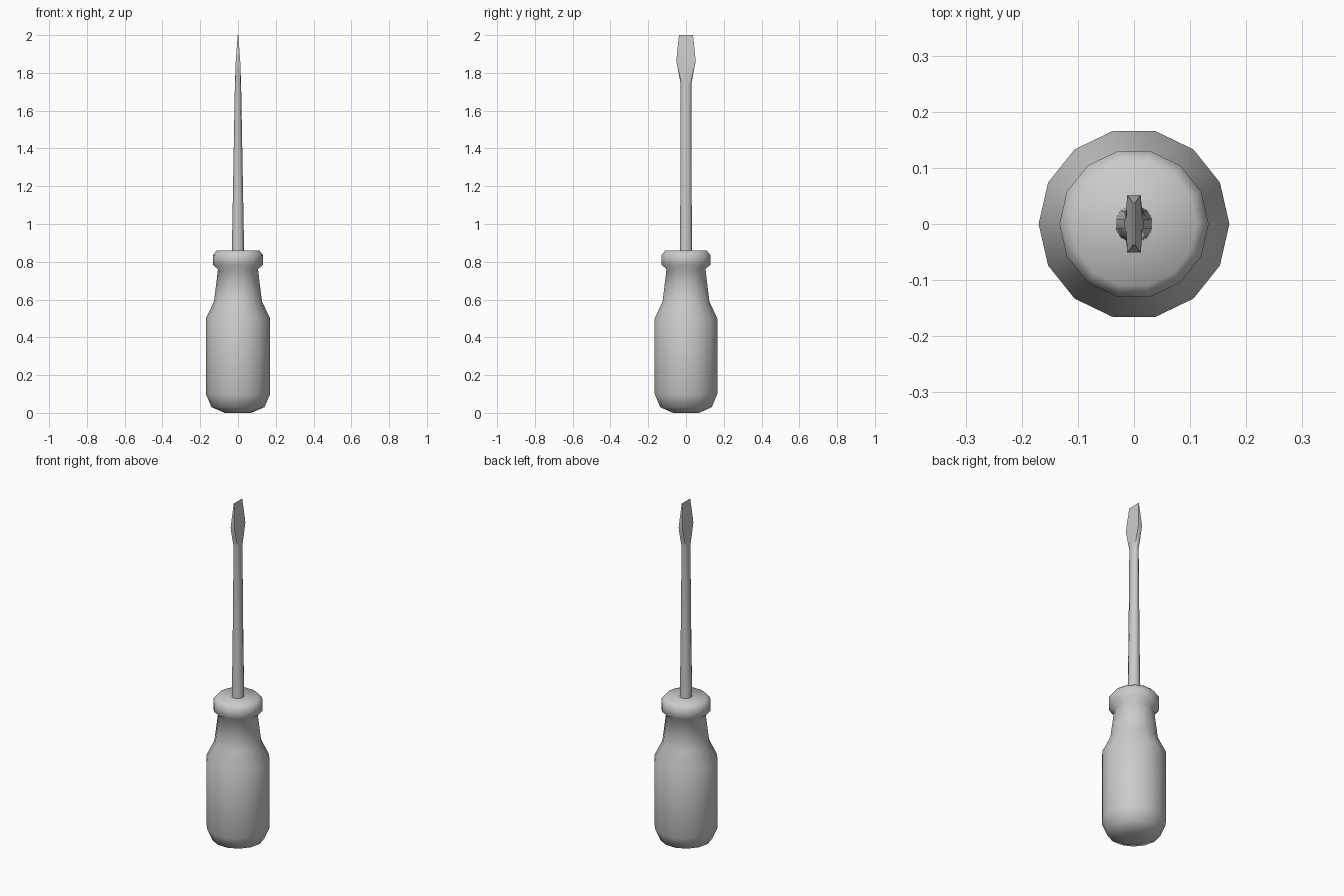
import bpy
import bmesh
from math import cos, sin, tau, radians

if "Cube" in bpy.data.objects:
    bpy.data.objects.remove(bpy.data.objects["Cube"])


def loft(name, rings, sides, angle, offset=0.0):
    """Skin rings of (z, rx, ry, squareness) and cap both ends."""
    bm = bmesh.new()
    loops = []
    for z, rx, ry, sq in rings:
        loop = []
        for i in range(sides):
            a = tau * i / sides + offset
            c, s = cos(a), sin(a)
            k = 1 + sq * (1 / max(abs(c), abs(s)) - 1)
            loop.append(bm.verts.new((rx * c * k, ry * s * k, z)))
        loops.append(loop)
    for lo, hi in zip(loops, loops[1:]):
        for i in range(sides):
            j = (i + 1) % sides
            bm.faces.new((lo[i], lo[j], hi[j], hi[i]))
    bm.faces.new(loops[0][::-1])
    bm.faces.new(loops[-1])
    bmesh.ops.recalc_face_normals(bm, faces=bm.faces)
    mesh = bpy.data.meshes.new(name)
    bm.to_mesh(mesh)
    bm.free()
    obj = bpy.data.objects.new(name, mesh)
    bpy.context.collection.objects.link(obj)
    mesh.shade_smooth()
    mesh.set_sharp_from_angle(angle=radians(angle))
    return obj


# Handle with rounded butt, waist and collar: (radius, height)
profile = [(0.07, 0.0), (0.14, 0.03), (0.17, 0.10), (0.17, 0.50),
           (0.127, 0.59), (0.106, 0.76), (0.133, 0.785), (0.133, 0.835),
           (0.112, 0.86)]
loft("handle", [(z, r, r, 0) for r, z in profile], 14, 62)

# Round shaft flattening into the flat blade: (z, half x, half y, squareness)
blade = [(0.84, 0.034, 0.034, 0), (1.15, 0.028, 0.031, 0),
         (1.74, 0.017, 0.029, 0.2), (1.80, 0.014, 0.039, 0.8),
         (1.86, 0.012, 0.051, 1), (1.90, 0.009, 0.048, 1),
         (2.0, 0.002, 0.037, 1)]
loft("shaft_and_blade", blade, 12, 40, tau / 24)
